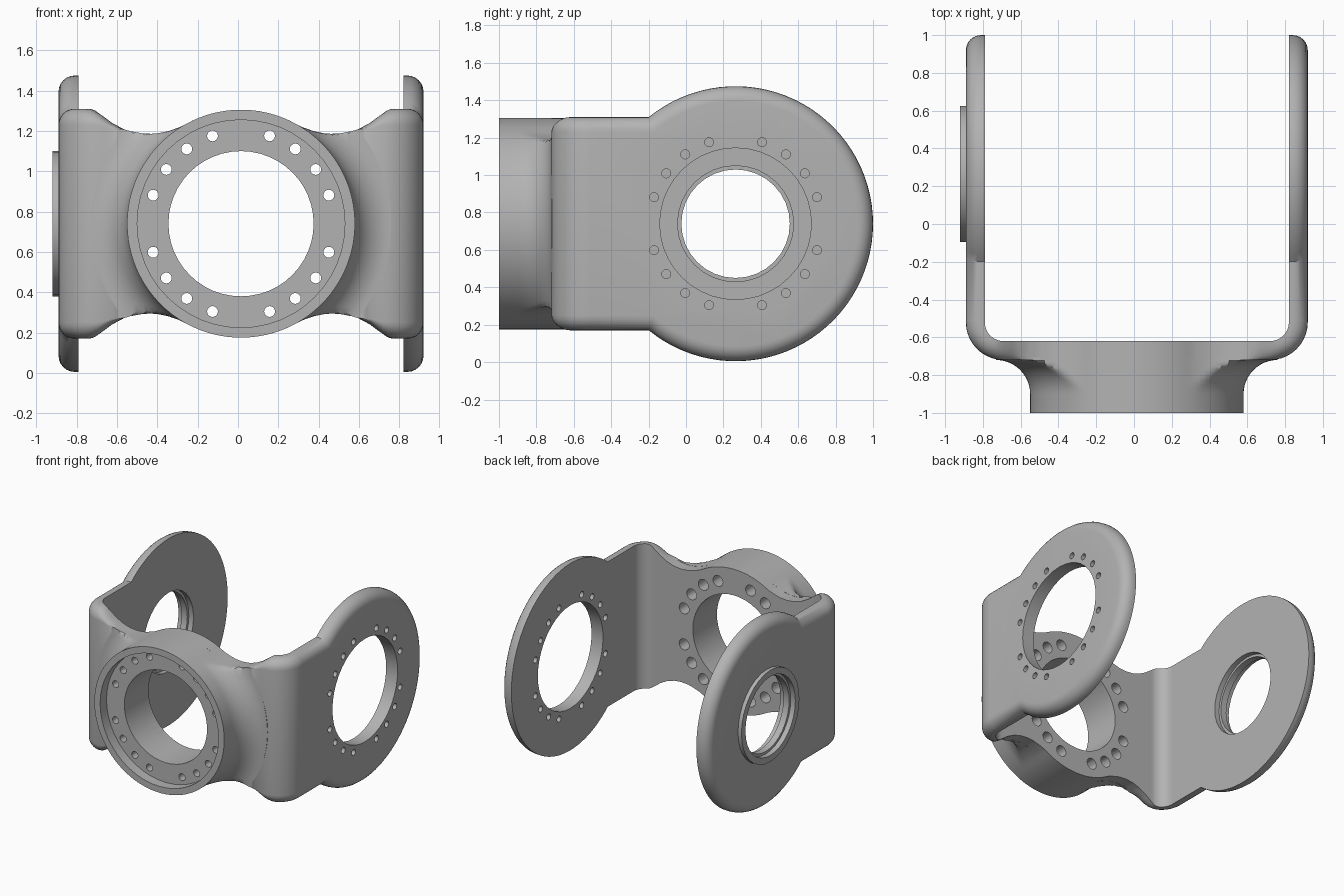
import bpy, bmesh
from math import sin, cos, pi, asin, atan2, hypot, sqrt, radians

if "Cube" in bpy.data.objects:
    bpy.data.objects.remove(bpy.data.objects["Cube"], do_unlink=True)

CX, CZ = 0.015, 0.74             # symmetry plane and axis height
ARM_Y, ARM_R = 0.265, 0.735      # arm disc
NECK_H, NECK_Y = 0.57, -0.52     # neck half height and start of the corner bend
HALF, THICK, BEND = 0.805, 0.10, 0.10
HUB_R, FLARE, FRONT = 0.565, 0.18, -1.0
PLATE_OUT, PLATE_IN = -0.72, -0.62
FILLET = 0.08

grey = bpy.data.materials.new("light_grey")
grey.use_nodes = True
colour = (0.45, 0.45, 0.45, 1)
grey.diffuse_color = colour
grey.node_tree.nodes["Principled BSDF"].inputs["Base Color"].default_value = colour


def interp(table, x):
    if x <= table[0][0]:
        return table[0][1]
    for (a, u), (b, v) in zip(table, table[1:]):
        if x <= b:
            return u + (v - u) * (x - a) / (b - a)
    return table[-1][1]


def loft(bm, rings, loop=False):
    """Skin a list of equal rings, capped at the ends or closed into a loop."""
    rows = [[bm.verts.new(p) for p in ring] for ring in rings]
    n = len(rows[0])
    pairs = list(zip(rows, rows[1:])) + ([(rows[-1], rows[0])] if loop else [])
    for a, b in pairs:
        for i in range(n):
            j = (i + 1) % n
            bm.faces.new((a[i], a[j], b[j], b[i]))
    if not loop:
        bm.faces.new(rows[0][::-1])
        bm.faces.new(rows[-1])


def finish(name, bm):
    bmesh.ops.recalc_face_normals(bm, faces=bm.faces)
    mesh = bpy.data.meshes.new(name)
    bm.to_mesh(mesh)
    bm.free()
    mesh.materials.append(grey)
    obj = bpy.data.objects.new(name, mesh)
    bpy.context.collection.objects.link(obj)
    return obj


def lathe(name, profile, place, seg, centres=((0, 0),), loop=False):
    """Turn a (radius, depth) profile around each centre."""
    bm = bmesh.new()
    for u, v in centres:
        loft(bm, [[place(h, u + r * cos(2 * pi * i / seg), v + r * sin(2 * pi * i / seg))
                   for i in range(seg)] for r, h in profile], loop)
    return finish(name, bm)


def cut(obj, *cutters):
    for c in cutters:
        c.hide_render = True
        mod = obj.modifiers.new("cut", 'BOOLEAN')
        mod.operation, mod.solver, mod.object = 'DIFFERENCE', 'EXACT', c
        bpy.context.view_layer.objects.active = obj
        bpy.ops.object.modifier_apply(modifier=mod.name)


def along_y(h, u, v):
    return (CX + u, h, CZ + v)


def along_arm(side):
    return lambda h, u, v: (CX + side * (HALF + h), ARM_Y + u, CZ + v)


# Four groups of four screws, skipping the axis directions
bolts = [(0.458 * cos(radians(18 * k)), 0.458 * sin(radians(18 * k)))
         for k in range(20) if k % 5]

# Section through the thickness: (depth from inner face, edge inset)
section = [(0, 0)] + [(THICK - FILLET + FILLET * sin(a), FILLET * (1 - cos(a)))
                      for a in (i * pi / 12 for i in range(7))]


# Arms: disc with neck, rounded on the outer edge
def arm_outline(d):
    h, r = NECK_H - d, ARM_R - d
    end, n = pi - asin(h / r), 64
    arc = [(r * cos(a), r * sin(a)) for a in (end * (2 * i / n - 1) for i in range(n + 1))]
    start = NECK_Y - ARM_Y
    return [(start, -h)] + arc + [(start, h)]


def make_arm(name, side):
    place = along_arm(side)
    bm = bmesh.new()
    loft(bm, [[place(t, u, v) for u, v in arm_outline(d)] for t, d in section])
    return finish(name, bm)


left_arm = make_arm("left_arm", 1)
right_arm = make_arm("right_arm", -1)
left, right = along_arm(1), along_arm(-1)
arm_cutters = [
    lathe("left_bore_cutter", [(0.405, -0.1), (0.405, 0.2)], left, 40),
    lathe("left_bolt_cutter", [(0.024, -0.1), (0.024, 0.2)], left, 16, bolts),
    lathe("right_bore_cutter", [(0.31, -0.1), (0.31, 0.2)], right, 32)]
cut(left_arm, *arm_cutters[:2])
cut(right_arm, arm_cutters[2])

# Raised collar and inner lip on the right arm
collar = lathe("right_collar", [(0.36, 0.09), (0.36, 0.13), (0.31, 0.13), (0.31, 0.09)],
               right, 32, loop=True)
lip = lathe("right_bore_lip", [(0.315, 0.04), (0.315, 0.09), (0.29, 0.09), (0.29, 0.04)],
            right, 32, loop=True)

# Waisted edge of the back plate: (distance from centre, half height)
waist = [(0.26, 0.501), (0.30, 0.48), (0.35, 0.462), (0.40, 0.449), (0.46, 0.444),
         (0.52, 0.45), (0.58, 0.468), (0.64, 0.5), (0.70, 0.545), (0.74, 0.565), (0.78, NECK_H)]


def half_height(x):
    return sqrt(HUB_R ** 2 - x * x) if x < 0.26 else interp(waist, x)


# Back plate: section swept across the front and round both corners
stations = []
for i in range(11):
    a = i * pi / 20
    stations.append((HALF - BEND + BEND * cos(a), NECK_Y - BEND * sin(a), cos(a), -sin(a)))
stations += [(0.68 - 0.02 * i, PLATE_IN, 0, -1) for i in range(34)]
stations += [(0, PLATE_IN, 0, -1)]
stations += [(-x, y, -nx, ny) for x, y, nx, ny in stations[-2::-1]]
rings = []
for x, y, nx, ny in stations:
    mid = abs(x + nx * THICK / 2)
    h = half_height(mid)
    soft = min(1, max(0, (mid - 0.58) / 0.17))
    edge = [(CX + x + nx * t, y + ny * t, h - d * soft) for t, d in section]
    rings.append([(px, py, CZ + z) for px, py, z in edge]
                 + [(px, py, CZ - z) for px, py, z in reversed(edge)])
bm = bmesh.new()
loft(bm, rings)
back_plate = finish("back_plate", bm)

# Hub: flared cylinder trimmed to the waist
polar = sorted((atan2(h, x), hypot(x, h)) for x, h in waist)


def waist_radius(a):
    a = atan2(abs(sin(a)), abs(cos(a)))
    if a < polar[0][0]:
        return 2
    return HUB_R if a > polar[-1][0] else interp(polar, a)


flare = [(FRONT, HUB_R)]
for i in range(13):
    a = i * pi / 24
    flare.append((PLATE_OUT - FLARE + FLARE * sin(a), HUB_R + FLARE * (1 - cos(a))))
flare.append((PLATE_OUT + 0.015, HUB_R + FLARE))
N = 144
bm = bmesh.new()
loft(bm, [[along_y(y, min(r, waist_radius(a)) * cos(a), min(r, waist_radius(a)) * sin(a))
           for a in (2 * pi * i / N for i in range(N))] for y, r in flare])
hub = finish("hub", bm)

# Bore with front recess, and stepped screw holes
hub_cutters = [
    lathe("hub_bore_cutter", [(0.515, -1.1), (0.515, -0.92), (0.36, -0.92), (0.36, -0.5)],
          along_y, 48),
    lathe("hub_bolt_cutter", [(0.027, -1.05), (0.027, -0.82), (0.043, -0.82), (0.043, -0.5)],
          along_y, 16, bolts)]
for part in (hub, back_plate):
    cut(part, *hub_cutters)

for c in arm_cutters + hub_cutters:
    bpy.data.objects.remove(c, do_unlink=True)

# Smooth rounded surfaces, keep machined edges crisp
for part in (left_arm, right_arm, collar, lip, back_plate, hub):
    bpy.ops.object.select_all(action='DESELECT')
    part.select_set(True)
    bpy.context.view_layer.objects.active = part
    bpy.ops.object.shade_smooth_by_angle(angle=radians(30))
